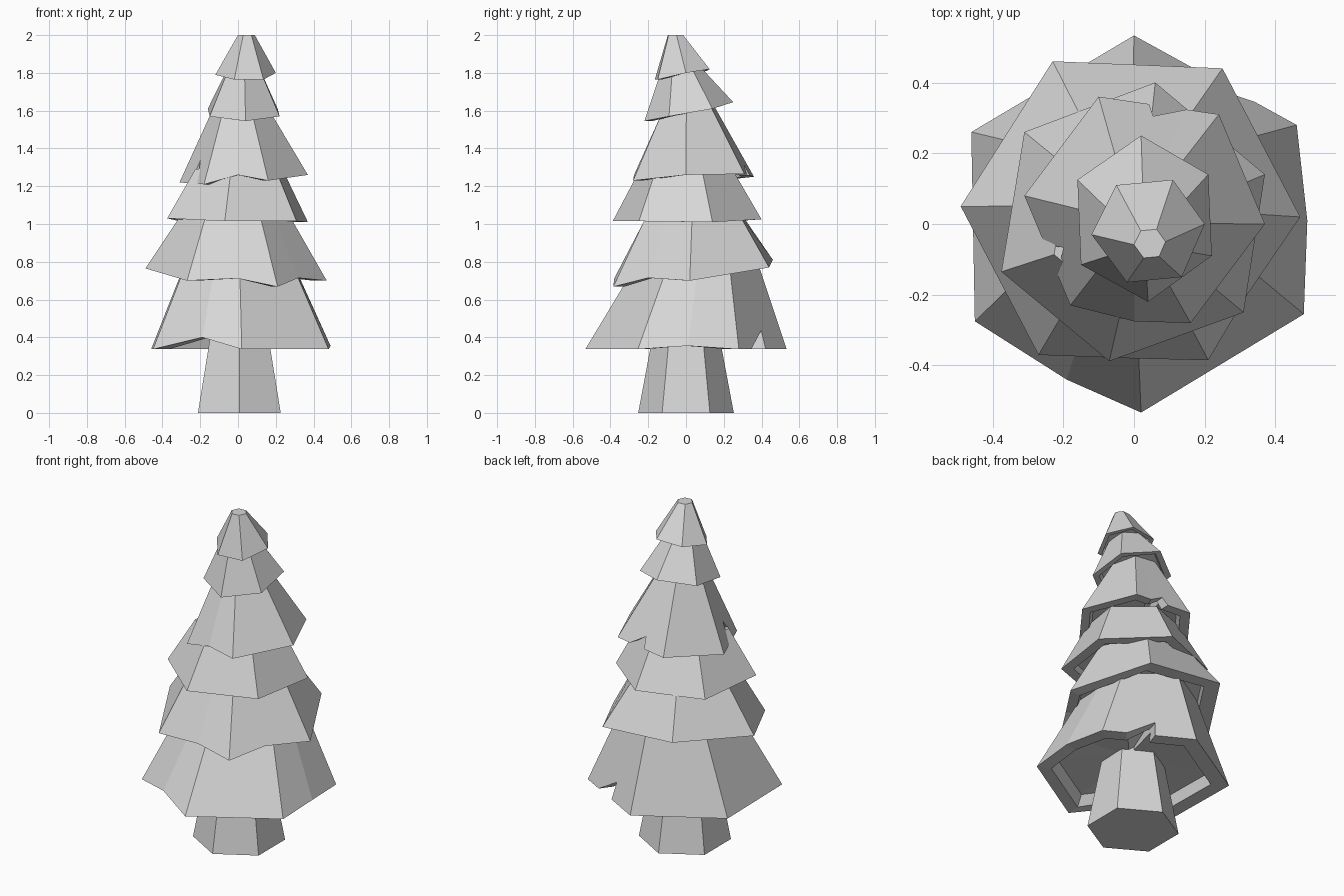
import bpy
import bmesh
from math import cos, sin, radians
from mathutils import Vector

cube = bpy.data.objects.get("Cube")
if cube:
    bpy.data.objects.remove(cube, do_unlink=True)

# One plain grey for the whole tree
grey = bpy.data.materials.new("plain_grey")
grey.use_nodes = True
colour = (0.68, 0.68, 0.68, 1)
grey.diffuse_color = colour
grey.node_tree.nodes["Principled BSDF"].inputs["Base Color"].default_value = colour


def finish(bm, name):
    """Turn a bmesh into a flat-shaded object with outward normals."""
    bmesh.ops.recalc_face_normals(bm, faces=bm.faces)
    mesh = bpy.data.meshes.new(name)
    bm.to_mesh(mesh)
    bm.free()
    mesh.materials.append(grey)
    obj = bpy.data.objects.new(name, mesh)
    bpy.context.collection.objects.link(obj)
    return obj


def bridge(bm, lower, upper):
    """Join two rings of equal length with quads."""
    for i in range(len(lower)):
        j = (i + 1) % len(lower)
        bm.faces.new((lower[i], lower[j], upper[j], upper[i]))


def add_ring(bm, points):
    return [bm.verts.new(p) for p in points]


def tier(name, corners, top, scale, notches=()):
    """Hollow skirt of branches.

    corners: hem points, counter-clockwise from above
    top: centre of the upper ring, scale: its size relative to the hem
    notches: corner index -> (start, apex, end, depth) of a V cut along that side
    """
    corners = [Vector(c) for c in corners]
    middle = sum(corners, Vector()) / len(corners)
    top = Vector(top)

    def raised(p):
        offset = (p - middle) * scale
        return top + Vector((offset.x, offset.y, 0))

    # Hem and upper ring, with the V cuts added
    hem, crown = [], []
    cuts = dict(notches)
    for i, a in enumerate(corners):
        b = corners[(i + 1) % len(corners)]
        hem.append(a)
        crown.append(raised(a))
        if i in cuts:
            start, apex, end, depth = cuts[i]
            for t, lift in ((start, 0), (apex, depth), (end, 0)):
                p = a.lerp(b, t)
                hem.append(p.lerp(raised(p), lift))
                crown.append(raised(p))

    # Rim under the hem and the short recess behind it
    rim = []
    for p in hem:
        q = middle.lerp(p, 0.83)
        rim.append(Vector((q.x, q.y, p.z)))
    recess = [p.lerp(c, 0.13) for p, c in zip(rim, crown)]

    bm = bmesh.new()
    rings = [add_ring(bm, r) for r in (crown, hem, rim, recess)]
    for first, second in zip(rings, rings[1:]):
        bridge(bm, first, second)
    bm.faces.new(rings[0])
    # Ceiling of the recess as a fan
    hub = bm.verts.new(sum(recess, Vector()) / len(recess))
    last = rings[-1]
    for i, v in enumerate(last):
        bm.faces.new((v, last[(i + 1) % len(last)], hub))
    return finish(bm, name)


# Tapered six-sided trunk
bm = bmesh.new()
trunk_rings = []
for radius, z in ((0.253, 0), (0.15, 0.55)):
    trunk_rings.append(add_ring(bm, [
        (0.007 + radius * cos(radians(30 + 60 * k)), radius * sin(radians(30 + 60 * k)), z)
        for k in range(6)]))
bridge(bm, *trunk_rings)
for ring in trunk_rings:
    bm.faces.new(ring)
finish(bm, "trunk")

# Branch tiers from the ground up
tier("branch_tier_lowest",
     [(0.02, -0.533, 0.337), (0.48, -0.255, 0.337), (0.49, 0.01, 0.355), (0.46, 0.28, 0.337),
      (0, 0.533, 0.337), (-0.46, 0.26, 0.337), (-0.45, -0.275, 0.337), (-0.19, -0.44, 0.4)],
     top=(0.02, 0.04, 0.85), scale=0.55, notches={3: (0.26, 0.57, 0.56, 0.2)})

tier("branch_tier_second",
     [(-0.27, -0.37, 0.7), (0, -0.38, 0.712), (0.21, -0.385, 0.668), (0.32, -0.2, 0.715),
      (0.47, 0.02, 0.7), (0.25, 0.44, 0.77), (-0.23, 0.46, 0.81), (-0.49, 0.05, 0.765)],
     top=(0.01, -0.005, 1.06), scale=0.58)

tier("branch_tier_third",
     [(-0.07, -0.388, 1.015), (0.31, -0.25, 1.015), (0.37, 0.14, 1.01),
      (0.06, 0.4, 1.025), (-0.31, 0.26, 1.015), (-0.375, -0.135, 1.03)],
     top=(0.005, 0, 1.29), scale=0.62)

tier("branch_tier_fourth",
     [(-0.18, -0.23, 1.21), (0, -0.275, 1.26), (0.16, -0.28, 1.23), (0.37, 0, 1.26),
      (0.24, 0.31, 1.265), (-0.1, 0.36, 1.25), (-0.31, 0.08, 1.22)],
     top=(0.01, 0, 1.65), scale=0.37,
     notches={4: (0.27, 0.53, 0.58, 0.15), 6: (0.45, 0.52, 0.72, 0.28)})

tier("branch_tier_fifth",
     [(0.04, -0.22, 1.545), (0.22, -0.09, 1.57), (0.21, 0.14, 1.61),
      (0.02, 0.25, 1.645), (-0.16, 0.125, 1.61), (-0.15, -0.115, 1.57)],
     top=(0.03, -0.03, 1.85), scale=0.38)

tier("branch_tier_top",
     [(-0.02, -0.165, 1.765), (0.135, -0.15, 1.765), (0.2, 0, 1.8),
      (0.11, 0.125, 1.82), (-0.05, 0.11, 1.81), (-0.12, -0.03, 1.79)],
     top=(0.045, -0.055, 2), scale=0.28)
